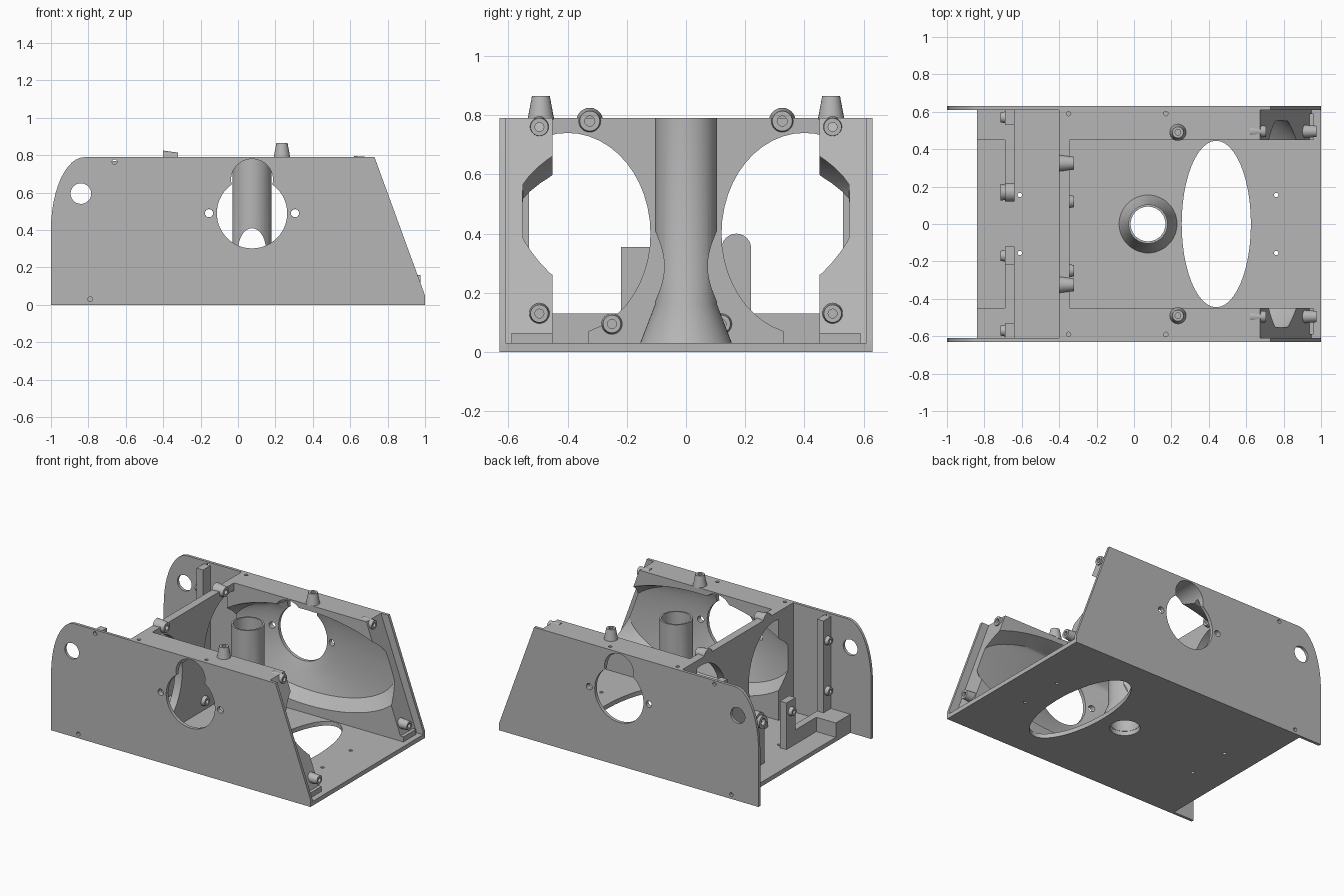
import bpy, bmesh
from math import cos, sin, pi, radians
from mathutils import Vector

if "Cube" in bpy.data.objects:
    bpy.data.objects.remove(bpy.data.objects["Cube"])

grey = bpy.data.materials.new("light grey")
grey.use_nodes = True
grey.diffuse_color = (0.47, 0.47, 0.47, 1)
grey.node_tree.nodes["Principled BSDF"].inputs["Base Color"].default_value = grey.diffuse_color

X, Y, Z = Vector((1, 0, 0)), Vector((0, 1, 0)), Vector((0, 0, 1))
parts = []


def loft(name, rings, closed=False):
    """Skin a list of equal-length rings; cap the ends unless closed."""
    bm = bmesh.new()
    rows = [[bm.verts.new(p) for p in r] for r in rings]
    n = len(rows[0])
    pairs = list(zip(rows, rows[1:]))
    if closed:
        pairs.append((rows[-1], rows[0]))
    else:
        bm.faces.new(rows[0])
        bm.faces.new(rows[-1])
    for a, b in pairs:
        for i in range(n):
            j = (i + 1) % n
            bm.faces.new((a[i], a[j], b[j], b[i]))
    bmesh.ops.recalc_face_normals(bm, faces=bm.faces)
    me = bpy.data.meshes.new(name)
    bm.to_mesh(me)
    bm.free()
    me.materials.append(grey)
    ob = bpy.data.objects.new(name, me)
    bpy.context.collection.objects.link(ob)
    parts.append(ob)
    return ob


def ellipse(c, u, v, n=48):
    return [Vector(c) + u * cos(2 * pi * i / n) + v * sin(2 * pi * i / n) for i in range(n)]


def rod(c, axis, u, v, length, n=48):
    """Elliptic cylinder centred on c."""
    c = Vector(c)
    return loft("cutter", [ellipse(c + axis * length * k, u, v, n) for k in (-0.5, 0.5)])


def box(name, x, y, z):
    return loft(name, [[Vector((x[i], y[j], h)) for i, j in ((0, 0), (1, 0), (1, 1), (0, 1))] for h in z])


def prism(name, profile, y0, y1):
    return loft(name, [[Vector((x, y, z)) for x, z in profile] for y in (y0, y1)])


def screw(name, c, axis, r1, r2, h):
    """Tapered head with a round socket."""
    c = Vector(c)
    u, v = (Y, Z) if axis.x else (X, Y)
    shape = [(r1, 0), (r2, h), (r2 * 0.5, h), (r2 * 0.5, h * 0.4)]
    loft(name, [ellipse(c + axis * d, u * r, v * r, 24) for r, d in shape])


def cut(target, *cutters):
    for c in cutters:
        m = target.modifiers.new("cut", "BOOLEAN")
        m.operation, m.solver, m.object = "DIFFERENCE", "EXACT", c
    bpy.context.view_layer.update()
    dg = bpy.context.evaluated_depsgraph_get()
    me = bpy.data.meshes.new_from_object(target.evaluated_get(dg))
    target.modifiers.clear()
    target.data = me
    for c in cutters:
        parts.remove(c)
        bpy.data.objects.remove(c)


# Floor plate with the big oval opening, tube bore and pin holes
floor = box("floor", (-0.84, 1), (-0.61, 0.61), (0, 0.03))
cut(floor,
    rod((0.44, 0, 0), Z, X * 0.185, Y * 0.445, 0.2),
    rod((0.075, 0, 0), Z, X * 0.095, Y * 0.095, 0.2),
    *[rod((x, s * 0.155, 0), Z, X * 0.012, Y * 0.012, 0.2, 12) for x in (-0.61, 0.76) for s in (-1, 1)])

# Flared tube with a cross opening near its foot
tube_shape = [(0.155, 0.03), (0.105, 0.16), (0.105, 0.79), (0.093, 0.79), (0.093, 0.03)]
tube = loft("tube", [ellipse((0.075, 0, z), X * r, Y * r) for r, z in tube_shape], closed=True)
cut(tube, rod((0.075, 0, 0.29), Y, X * 0.075, Z * 0.12, 0.6))

# Bulkhead with two oval openings
bulkhead = box("bulkhead", (-0.40, -0.345), (-0.45, 0.45), (0.03, 0.79))
for s in (-1, 1):
    cut(bulkhead, rod((-0.37, s * 0.4, 0.4), X, Y * 0.28, Z * 0.34, 0.2))
    cut(bulkhead, box("cutter", (-0.5, -0.3), sorted((s * 0.33, s * 0.5)), (0.02, 0.2)))

tail = [(-0.82 - 0.18 * sin(t * pi / 24), 0.40 + 0.39 * cos(t * pi / 24)) for t in range(13)]
plate_shape = tail + [(-1, 0), (1, 0), (1, 0.05), (0.73, 0.79)]
wall_shape = [(-0.40, 0.03), (0.95, 0.03), (0.675, 0.79), (-0.40, 0.79)]


def slot(s):
    return rod((0.075, s * 0.55, 0.67), Y, X * 0.112, Z * 0.11, 0.4)


for s, side in ((-1, "right"), (1, "left")):
    # Thin outer plate
    plate = prism(side + "_plate", plate_shape, s * 0.61, s * 0.63)
    holes = [(-0.84, 0.595, 0.055), (0.075, 0.49, 0.188), (-0.155, 0.49, 0.022), (0.305, 0.49, 0.022),
             (-0.66, 0.765, 0.013), (-0.79, 0.03, 0.013)]
    cut(plate, slot(s), *[rod((x, s * 0.6, z), Y, X * r, Z * r, 0.2) for x, z, r in holes])

    # Thick inner wall, hollowed from a wide oval down to the round hole
    wall = prism(side + "_wall", wall_shape, s * 0.45, s * 0.61)
    hollow = [(0.22, 0.42, 0.76, 0.34, 0.43), (0.22, 0.42, 0.73, 0.325, 0.46), (0.20, 0.43, 0.63, 0.29, 0.55),
              (0.075, 0.49, 0.28, 0.24, 0.585), (0.075, 0.49, 0.188, 0.188, 0.607),
              (0.075, 0.49, 0.188, 0.188, 0.65)]
    cavity = loft("cutter", [ellipse((x, s * y, z), X * a, Z * b, 64) for x, z, a, b, y in hollow])
    cut(wall, cavity)
    cut(wall, slot(s))
    cut(wall, *[rod((x, s * 0.575, z), Y, X * 0.022, Z * 0.022, 0.2, 16)
                for x, z in ((-0.155, 0.49), (0.305, 0.49))])
    cut(wall, *[rod((x, s * 0.59, 0.79), Z, X * 0.012, Y * 0.012, 0.06, 12) for x in (-0.35, 0.17)])
    box(side + "_wall_foot", (0.85, 0.96), sorted((s * 0.45, s * 0.59)), (0.03, 0.065))

    # Rear post, corner block and cross bar
    box(side + "_post", (-0.69, -0.64), sorted((s * 0.53, s * 0.61)), (0.03, 0.77))
    box(side + "_corner_block", (-0.84, -0.64), sorted((s * 0.45, s * 0.61)), (0.03, 0.13))
    box(side + "_cross_bar", (-0.69, -0.64), sorted((s * 0.12, s * 0.45)), (0.03, 0.13))
    for z in (0.27, 0.62):
        screw(side + "_post_screw", (-0.685, s * 0.57, z), -X, 0.032, 0.026, 0.03)

    # Screws on the wall top, sloping front edge and bulkhead top
    screw(side + "_top_screw", (0.235, s * 0.49, 0.785), Z, 0.045, 0.03, 0.08)
    for x, z in ((0.62, 0.76), (0.89, 0.13)):
        screw(side + "_front_screw", (x, s * 0.495, z), X, 0.036, 0.03, 0.085)
    screw(side + "_bulkhead_screw", (-0.40, s * 0.325, 0.78), X, 0.045, 0.034, 0.08)

# Rear tabs, one square and one rounded
box("right_tab", (-0.69, -0.64), (-0.22, -0.12), (0.03, 0.355))
arch = [Vector((0, 0.17 + 0.05 * cos(pi * i / 12), 0.35 + 0.05 * sin(pi * i / 12))) for i in range(13)]
arch += [Vector((0, 0.12, 0.03)), Vector((0, 0.22, 0.03))]
loft("left_tab", [[p + X * x for p in arch] for x in (-0.69, -0.64)])
screw("right_tab_screw", (-0.685, -0.17, 0.28), -X, 0.032, 0.026, 0.03)
screw("left_tab_screw", (-0.64, 0.17, 0.34), -X, 0.034, 0.045, 0.075)
for y in (-0.25, 0.12):
    screw("lower_bulkhead_screw", (-0.35, y, 0.095), X, 0.036, 0.03, 0.03)

# Smooth the round surfaces, keep the edges sharp
bpy.ops.object.select_all(action="DESELECT")
for ob in parts:
    ob.select_set(True)
bpy.context.view_layer.objects.active = floor
bpy.ops.object.shade_smooth_by_angle(angle=radians(25))
